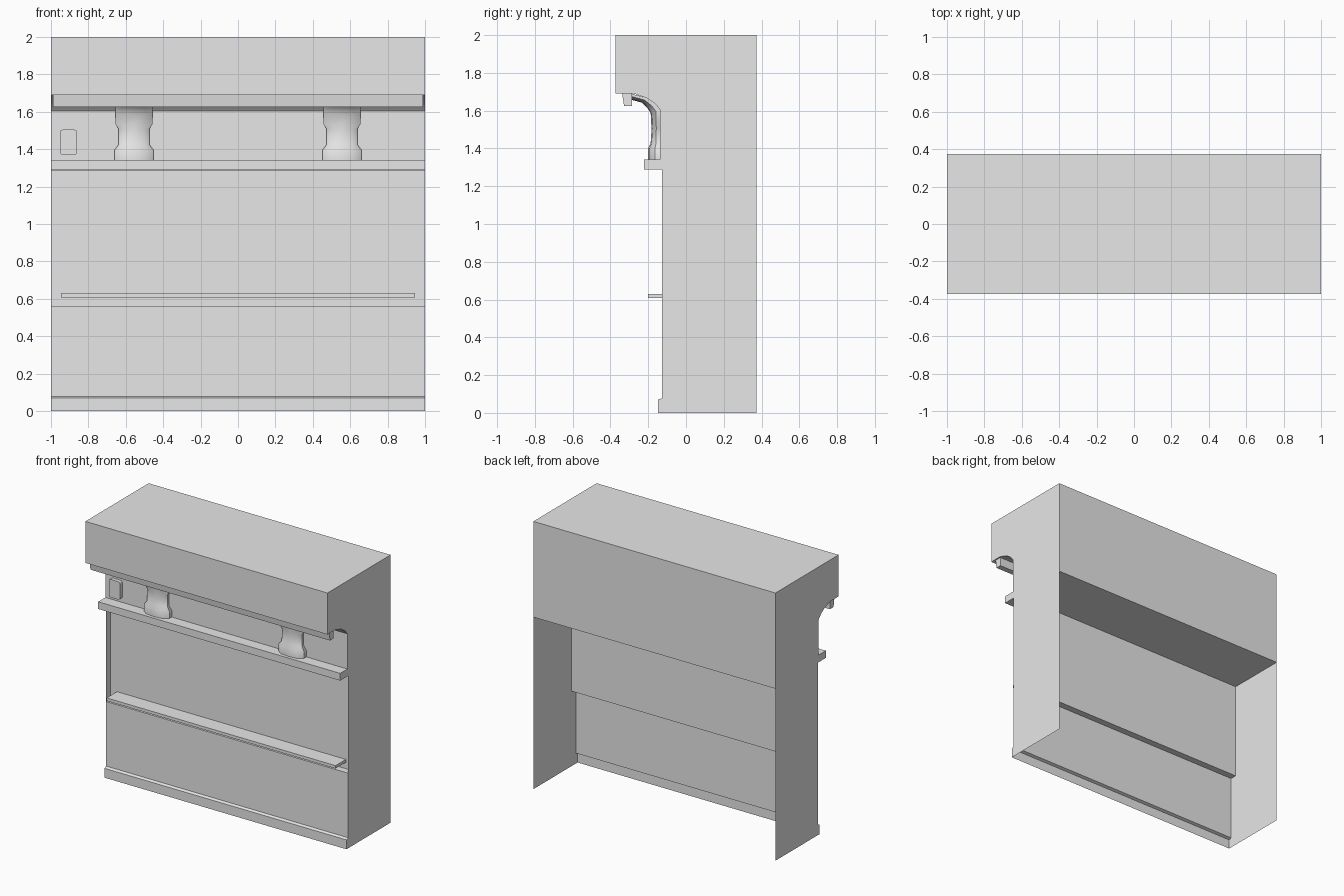
import bpy
import bmesh
import math

if "Cube" in bpy.data.objects:
    bpy.data.objects.remove(bpy.data.objects["Cube"], do_unlink=True)

grey = bpy.data.materials.new("plain_grey")
grey.use_nodes = True
grey.diffuse_color = (0.8, 0.8, 0.8, 1)
grey.node_tree.nodes["Principled BSDF"].inputs["Base Color"].default_value = (0.8, 0.8, 0.8, 1)


def finish(name, bm, smooth=30):
    bmesh.ops.recalc_face_normals(bm, faces=bm.faces[:])
    mesh = bpy.data.meshes.new(name)
    bm.to_mesh(mesh)
    bm.free()
    mesh.materials.append(grey)
    obj = bpy.data.objects.new(name, mesh)
    bpy.context.collection.objects.link(obj)
    bpy.ops.object.select_all(action='DESELECT')
    obj.select_set(True)
    bpy.context.view_layer.objects.active = obj
    bpy.ops.object.shade_smooth_by_angle(angle=math.radians(smooth))
    return obj


def bridge(bm, a, b, closed):
    """Quads between two matching rows of vertices."""
    n = len(a)
    return [bm.faces.new((a[i], a[(i + 1) % n], b[(i + 1) % n], b[i]))
            for i in range(n if closed else n - 1)]


def extrude_x(name, profile, half_width):
    """Solid bar with a (y, z) profile running along x."""
    bm = bmesh.new()
    ends = [[bm.verts.new((x, y, z)) for y, z in profile] for x in (-half_width, half_width)]
    bridge(bm, ends[0], ends[1], True)
    for end in ends:
        bm.faces.new(end)
    return finish(name, bm)


def rect(y0, y1, z0, z1):
    return [(y0, z0), (y1, z0), (y1, z1), (y0, z1)]


# Hollow cabinet shell: upper back, top, overhang, cove, front wall, skirting
BACK, WALL, COVE_WALL, SOFFIT = 0.373, -0.127, -0.137, 1.285
shell = [(BACK, SOFFIT), (BACK, 2), (-0.373, 2), (-0.373, 1.69), (-0.275, 1.69),
         (-0.21, 1.668), (-0.165, 1.638), (COVE_WALL, 1.605), (COVE_WALL, 1.342),
         (WALL, 1.342), (WALL, SOFFIT), (WALL, 0.56), (WALL, 0.078),
         (-0.148, 0.07), (-0.148, 0)]
bm = bmesh.new()
sides = [[bm.verts.new((x, y, z)) for y, z in shell] for x in (-1, 1)]
strips = bridge(bm, sides[0], sides[1], False)
for side in sides:
    corner = bm.verts.new((side[0].co.x, BACK, 0))
    bm.faces.new(side + [corner])
# Recessed panel in the front wall
panel = strips[10]
bmesh.ops.inset_individual(bm, faces=[panel], thickness=0.052)
recess = bmesh.ops.extrude_discrete_faces(bm, faces=[panel])["faces"][0]
bmesh.ops.translate(bm, vec=(0, 0.05, 0), verts=recess.verts[:])
finish("cabinet_shell", bm)

# Underside closing the upper box
bm = bmesh.new()
bm.faces.new([bm.verts.new((x, y, SOFFIT)) for x, y in
              ((-1, WALL), (-1, BACK), (1, BACK), (1, WALL))])
finish("upper_box_underside", bm)

# Long trims
extrude_x("shelf_rail", rect(-0.222, WALL, 1.288, 1.342), 1)
extrude_x("lower_ledge", rect(-0.2, -0.078, 0.608, 0.63), 0.946)
extrude_x("light_bar", [(-0.328, 1.625), (-0.285, 1.625), (-0.285, 1.692), (-0.338, 1.692)], 0.99)

# Brackets: rows of wall point, front point and half width, from rail to overhang
rows = [((COVE_WALL, 1.34), (-0.2, 1.34), 0.105),
        ((COVE_WALL, 1.39), (-0.2, 1.4), 0.105),
        ((COVE_WALL, 1.42), (-0.187, 1.43), 0.083),
        ((COVE_WALL, 1.51), (-0.182, 1.505), 0.083),
        ((COVE_WALL, 1.54), (-0.184, 1.53), 0.1),
        ((COVE_WALL, 1.605), (-0.187, 1.587), 0.1),
        ((-0.165, 1.638), (-0.207, 1.617), 0.1),
        ((-0.21, 1.668), (-0.235, 1.643), 0.1),
        ((-0.29, 1.69), (-0.29, 1.658), 0.1)]
section = [(-1, 0), (-1, 0.45), (-0.65, 0.9), (0, 1), (0.65, 0.9), (1, 0.45), (1, 0)]
for label, cx in (("left", 0.556), ("right", -0.556)):
    bm = bmesh.new()
    loops = []
    for (wy, wz), (fy, fz), half in rows:
        loops.append([bm.verts.new((cx + s * half, wy + (fy - wy) * t, wz + (fz - wz) * t))
                      for s, t in section])
    for lower, upper in zip(loops, loops[1:]):
        bridge(bm, lower, upper, True)
    bm.faces.new(loops[0])
    bm.faces.new(loops[-1])
    finish(label + "_bracket", bm, 40)

# Small wall plate with rounded corners
bm = bmesh.new()
rings = []
for y in (COVE_WALL, -0.165):
    ring = []
    for i in range(16):
        quarter = i // 4
        a = math.pi / 2 * (quarter + (i % 4) / 3)
        sx = 1 if quarter in (0, 3) else -1
        sz = 1 if quarter < 2 else -1
        ring.append(bm.verts.new((-0.906 + sx * 0.031 + 0.015 * math.cos(a), y,
                                  1.437 + sz * 0.052 + 0.015 * math.sin(a))))
    rings.append(ring)
bridge(bm, rings[0], rings[1], True)
bm.faces.new(rings[1])
finish("wall_plate", bm)
